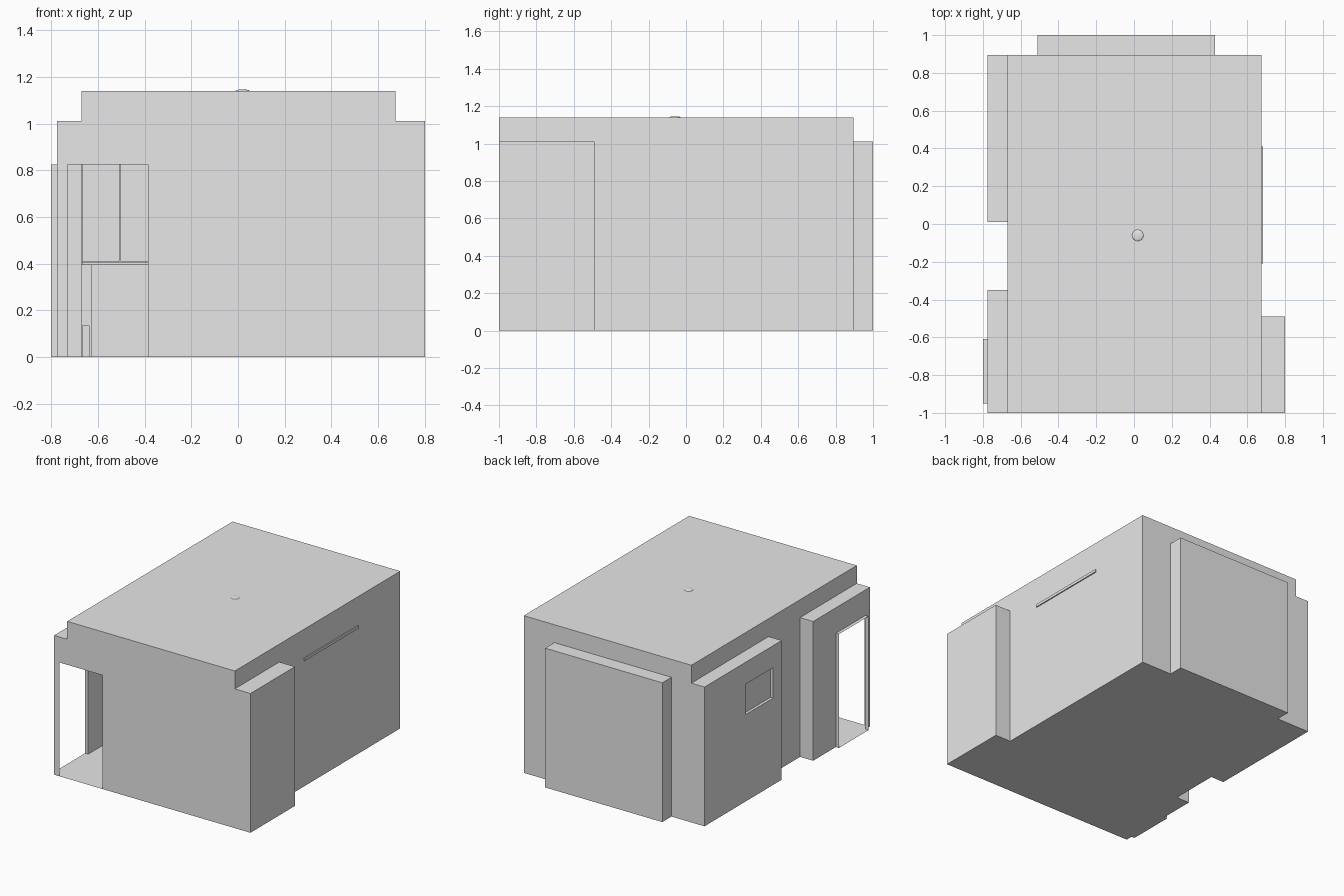
import bpy, bmesh
from mathutils import Vector

if "Cube" in bpy.data.objects:
    bpy.data.objects.remove(bpy.data.objects["Cube"], do_unlink=True)

grey = bpy.data.materials.new("plain_grey")
grey.use_nodes = True
grey.diffuse_color = (0.8, 0.8, 0.8, 1)
grey.node_tree.nodes["Principled BSDF"].inputs["Base Color"].default_value = (0.8, 0.8, 0.8, 1)


def finish(name, bm):
    mesh = bpy.data.meshes.new(name)
    bm.to_mesh(mesh)
    bm.free()
    mesh.materials.append(grey)
    obj = bpy.data.objects.new(name, mesh)
    bpy.context.collection.objects.link(obj)
    return obj


def box(name, lo, hi):
    lo, hi = Vector(lo), Vector(hi)
    bm = bmesh.new()
    bmesh.ops.create_cube(bm, size=1)
    for v in bm.verts:
        v.co = (lo + hi) / 2 + Vector(a * b for a, b in zip(v.co, hi - lo))
    return finish(name, bm)


# Room volumes as (low corner, high corner); the shell is the skin of their union
EAVE, TOP, DOOR_TOP = 1.01, 1.14, 0.825
OUTER_X = -0.8
main = ((-0.67, -1, 0), (0.675, 0.895, TOP))
front_left_alcove = ((0.675, -1, 0), (0.8, -0.49, EAVE))
front_right_alcove = ((-0.775, -1, 0), (-0.67, -0.35, EAVE))
back_right_alcove = ((-0.775, 0.01, 0), (-0.67, 0.895, EAVE))
back_alcove = ((-0.51, 0.895, 0), (0.43, 1, EAVE))
side_doorway = ((OUTER_X, -0.95, 0), (-0.775, -0.61, DOOR_TOP))
rooms = [main, front_left_alcove, front_right_alcove, back_right_alcove,
         back_alcove, side_doorway]
window_recess = ((-0.775, 0.11, 0.63), (-0.755, 0.425, 0.85))
front_door = ((-0.73, -1.1, 0), (-0.385, -0.9, DOOR_TOP))


def inside(p, b):
    return all(l < c < h for l, c, h in zip(b[0], p, b[1]))


def solid(p):
    return any(inside(p, b) for b in rooms) and not inside(p, window_recess)


def is_opening(p, axis):
    if axis == 0 and abs(p.x - OUTER_X) < 0.001:
        return True
    return axis == 1 and inside(p, front_door)


# Grid lines taken from every box edge
cuts = []
for axis in range(3):
    values = {c[axis] for b in rooms + [window_recess] for c in b}
    if axis != 1:
        values |= {c[axis] for c in front_door}
    cuts.append(sorted(values))

# Thin room shell with open doorways
bm = bmesh.new()
cells = [list(zip(c, c[1:])) for c in cuts]
for cx in cells[0]:
    for cy in cells[1]:
        for cz in cells[2]:
            lo, hi = Vector((cx[0], cy[0], cz[0])), Vector((cx[1], cy[1], cz[1]))
            mid = (lo + hi) / 2
            if not solid(mid):
                continue
            for axis in range(3):
                for end, sign in ((lo, -1), (hi, 1)):
                    centre = mid.copy()
                    centre[axis] = end[axis]
                    beyond = centre.copy()
                    beyond[axis] += sign * 0.002
                    if solid(beyond) or is_opening(centre, axis):
                        continue
                    u, v = (axis + 1) % 3, (axis + 2) % 3
                    ring = []
                    for a, b in ((lo, lo), (hi, lo), (hi, hi), (lo, hi)):
                        p = centre.copy()
                        p[u], p[v] = a[u], b[v]
                        ring.append(bm.verts.new(p))
                    bm.faces.new(ring if sign > 0 else ring[::-1])
bmesh.ops.remove_doubles(bm, verts=bm.verts, dist=0.0005)
bmesh.ops.dissolve_limit(bm, angle_limit=0.01, verts=bm.verts, edges=bm.edges)
finish("room_shell", bm)

# Slim rail showing through the left wall
box("wall_rail", (0.66, -0.21, 0.913), (0.683, 0.41, 0.933))

# Ceiling lamp dome that just breaks the roof
bm = bmesh.new()
bmesh.ops.create_uvsphere(bm, u_segments=16, v_segments=8, radius=0.03)
for v in bm.verts:
    v.co = Vector((0.02 + v.co.x, -0.06 + v.co.y, TOP + v.co.z * 0.2))
finish("ceiling_lamp", bm)

# Cabinet and tall panels inside, seen through the front door
box("cabinet", (-0.63, 0.4, 0), (0.3, 0.88, 0.395))
box("counter_top", (-0.668, 0.38, 0.395), (0.3, 0.88, 0.408))
box("low_box", (-0.668, 0.5, 0), (-0.635, 0.85, 0.135))
box("tall_panel_right", (-0.668, 0.84, 0.41), (-0.507, 0.88, 0.95))
box("tall_panel_left", (-0.502, 0.84, 0.41), (0.3, 0.88, 0.95))
